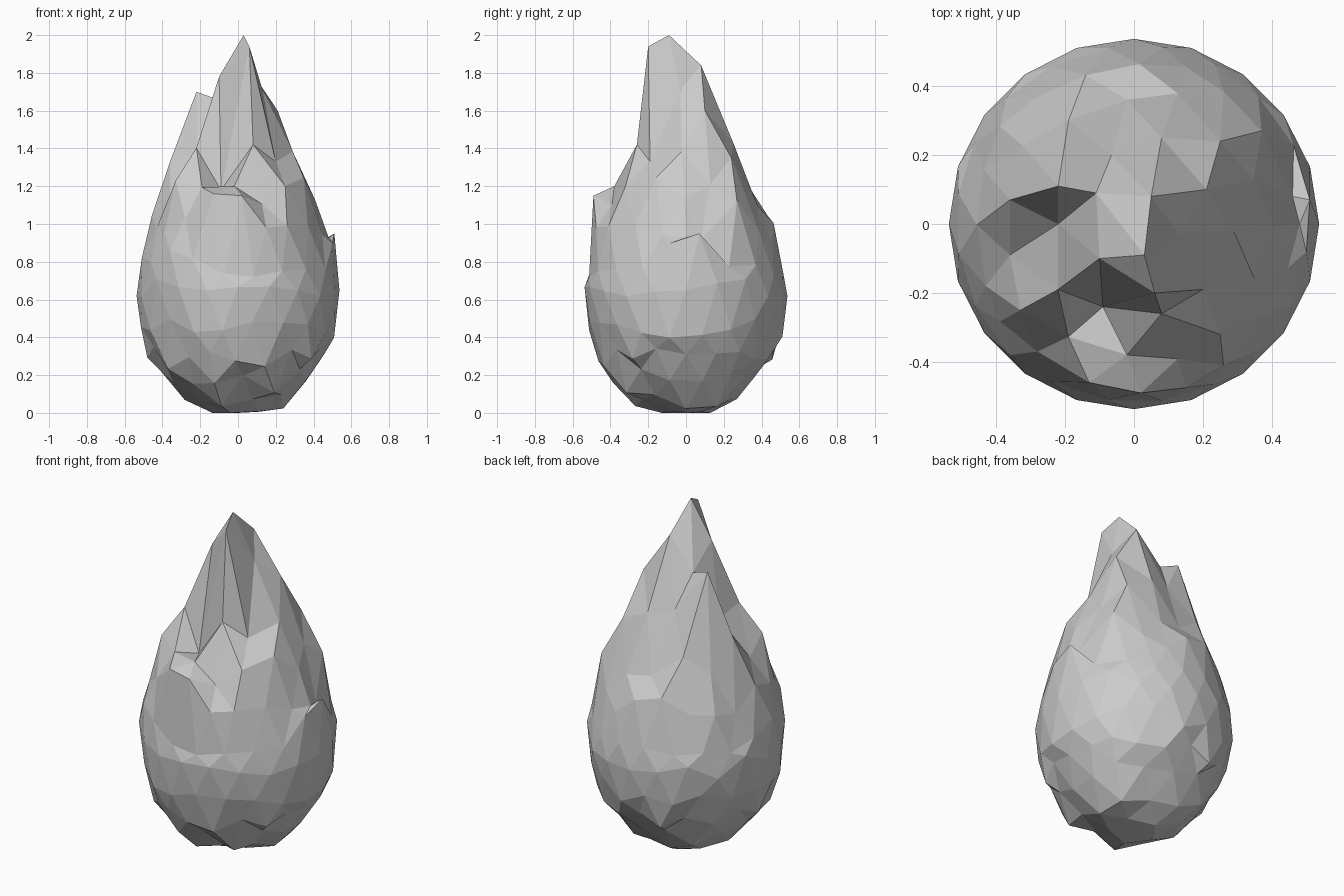
import bpy, bmesh, random
from mathutils import Vector

random.seed(4)
R, MID = 0.537, 0.66

# tongue tips and the notches between them (x, y, z)
CONTROL = [
    # main tongue
    (0.03, -0.09, 2.0), (0.06, -0.2, 1.94), (-0.1, -0.1, 1.78), (0.05, 0.08, 1.84),
    (0.13, -0.03, 1.71), (0.21, 0.1, 1.6), (0.08, 0.25, 1.43), (0.2, -0.19, 1.33),
    # left tongue and its notch
    (-0.11, 0.09, 1.66), (-0.22, 0.11, 1.7), (-0.22, 0.0, 1.38), (-0.36, 0.07, 1.33),
    (-0.36, -0.09, 1.15),
    # front tongue
    (0.08, -0.26, 1.42), (-0.09, -0.24, 1.18), (0.25, -0.32, 1.2), (0.26, -0.41, 0.99),
    (0.15, -0.475, 0.98), (-0.02, -0.38, 1.2), (0.02, -0.49, 1.15), (-0.13, -0.46, 1.16),
    # front left tongue
    (-0.33, -0.25, 1.23), (-0.28, -0.37, 1.03), (-0.43, -0.18, 0.98),
    (-0.46, -0.24, 0.8), (-0.36, -0.38, 0.86),
    # right tongue
    (0.51, 0.07, 0.95), (0.46, 0.08, 0.92), (0.5, -0.08, 0.9),
    # back ridge
    (0.37, 0.27, 1.12), (0.25, 0.24, 1.35), (-0.02, 0.36, 1.12), (-0.19, 0.3, 1.25),
]


def lean(z):
    # the upper part leans towards the front
    return Vector((0.02, -0.06)) * max(0, z - 1)


bm = bmesh.new()
bmesh.ops.create_icosphere(bm, subdivisions=3, radius=1)
plan = {}

# teardrop: round below, tapering to a point above
for v in bm.verts:
    c = v.co.z
    p = v.co.xy * R
    plan[v] = (p.copy(), c)
    r = min(p.length / R, 1)
    if c > 0.01:
        z = MID + 1.27 * (1 - r) ** 0.78 + 0.12 * min(c, 0.5)
        z += random.uniform(-0.06, 0.04)
    elif c > -0.01:
        z = MID + random.uniform(-0.07, 0.05)
    else:
        z = max(0, MID * (1 + c) - 0.03 + random.uniform(-0.06, 0.06) * min(1, r * 1.3))
    s = lean(z)
    v.co = (p.x + s.x, p.y + s.y, z)

# pull the nearest free vertex to each tongue point
free = {v for v in bm.verts if plan[v][1] > -0.01}
for x, y, z in CONTROL:
    target = Vector((x, y)) - lean(z)
    v = min(free, key=lambda u: (plan[u][0] - target).length + 0.15 * abs(u.co.z - z))
    v.co = (x, y, z)
    free.discard(v)

bmesh.ops.recalc_face_normals(bm, faces=bm.faces)
mesh = bpy.data.meshes.new("flame")
bm.to_mesh(mesh)
bm.free()
flame = bpy.data.objects.new("flame", mesh)
bpy.context.collection.objects.link(flame)
